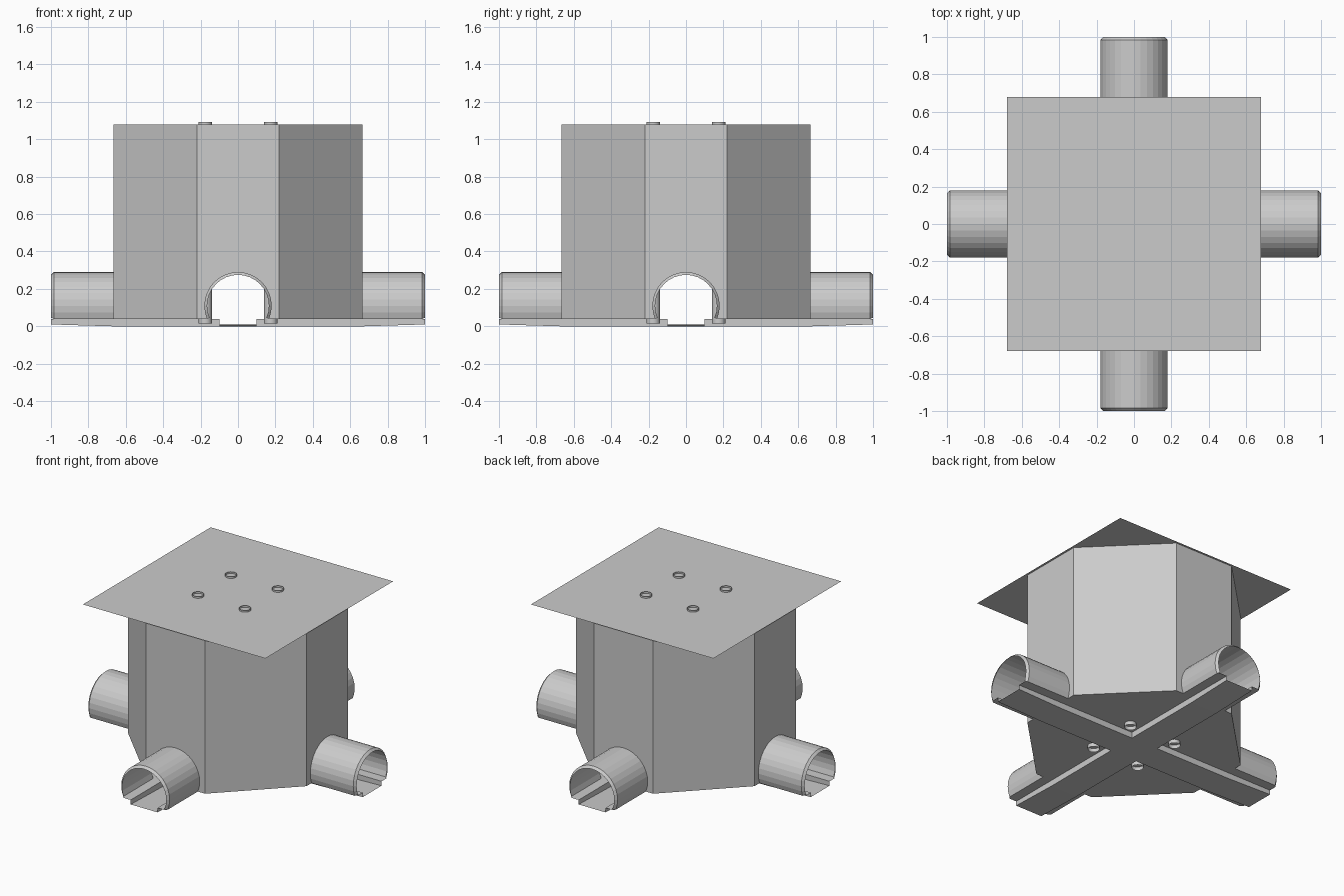
import bpy, bmesh
from math import sin, cos, asin, pi
from mathutils import Matrix

if "Cube" in bpy.data.objects:
    bpy.data.objects.remove(bpy.data.objects["Cube"])

R, CZ, LEDGE, TOP = 0.18, 0.11, 0.04, 1.08   # pipe radius / axis height, floor and lid height
W, C, CH = 0.665, 0.22, 0.10                 # wall distance, wall half width, channel half width


def make(name, polys, turns=4, smooth=False):
    """Build an object from polygons, repeated by quarter turns about z."""
    bm = bmesh.new()
    for k in range(turns):
        rot = Matrix.Rotation(k * pi / 2, 4, 'Z')
        for poly in polys:
            bm.faces.new([bm.verts.new(rot @ Matrix.Translation(p).translation) for p in poly])
    bmesh.ops.remove_doubles(bm, verts=bm.verts, dist=1e-5)
    bmesh.ops.recalc_face_normals(bm, faces=bm.faces)
    me = bpy.data.meshes.new(name)
    bm.to_mesh(me)
    bm.free()
    ob = bpy.data.objects.new(name, me)
    bpy.context.collection.objects.link(ob)
    if smooth:
        for p in me.polygons:
            p.use_smooth = True
    return ob


def arch(x, r, n=20):
    """Horseshoe section in the yz plane, ending at floor level."""
    a = asin((LEDGE - CZ) / R)
    return [(x, r * cos(t), CZ + r * sin(t))
            for t in (a + (pi - 2 * a) * i / n for i in range(n + 1))]


def strip(a, b):
    return [(a[i], a[i + 1], b[i + 1], b[i]) for i in range(len(a) - 1)]


# Octagonal chamber: walls with pipe openings alternate with wide plain walls
hole = arch(W, R)
opening = [(W, C, LEDGE)] + hole + [(W, -C, LEDGE), (W, -C, TOP), (W, C, TOP)]
diagonal = [(W, C, LEDGE), (C, W, LEDGE), (C, W, TOP), (W, C, TOP)]
make("chamber_walls", [opening, diagonal])

# Pipe stubs with a small chamfered lip
shoulder, lip = arch(0.985, R), arch(1.0, R - 0.015)
make("pipe_stubs", strip(hole, shoulder) + strip(shoulder, lip))

# Floor quadrants between the channels, with ledges running out inside the pipes
e = hole[0][1]
floor = [[(CH, CH, LEDGE), (W, CH, LEDGE), (W, C, LEDGE), (C, W, LEDGE), (CH, W, LEDGE)]]
for s in (1, -1):
    floor.append([(W, s * CH, LEDGE), (1, s * CH, LEDGE), (1, s * lip[0][1], LEDGE),
                  (0.985, s * e, LEDGE), (W, s * e, LEDGE)])
make("chamber_floor", floor)

# Crossed drain channels, sunk below the floor and rising slightly at the ends
path = [(CH, 0.0), (W, 0.0), (1.0, 0.01)]
left = [(x, CH, z) for x, z in path]
right = [(x, -CH, z) for x, z in path]
channel = strip(left, right)
for side in (left, right):
    channel += strip(side, [(x, y, LEDGE) for x, y, z in side])
channel.append([(0, 0, 0), (CH, -CH, 0), (CH, CH, 0)])
make("drain_channels", channel)

# Flat square lid
L = 0.68
make("lid", [[(-L, -L, TOP), (L, -L, TOP), (L, L, TOP), (-L, L, TOP)]], turns=1)

# Four open tubular posts running from below the floor to just above the lid
ring = [(0.175 + 0.036 * cos(2 * pi * i / 20), 0.175 + 0.036 * sin(2 * pi * i / 20))
        for i in range(21)]
make("corner_posts", strip([(x, y, 0.015) for x, y in ring],
                           [(x, y, 1.092) for x, y in ring]), smooth=True)
